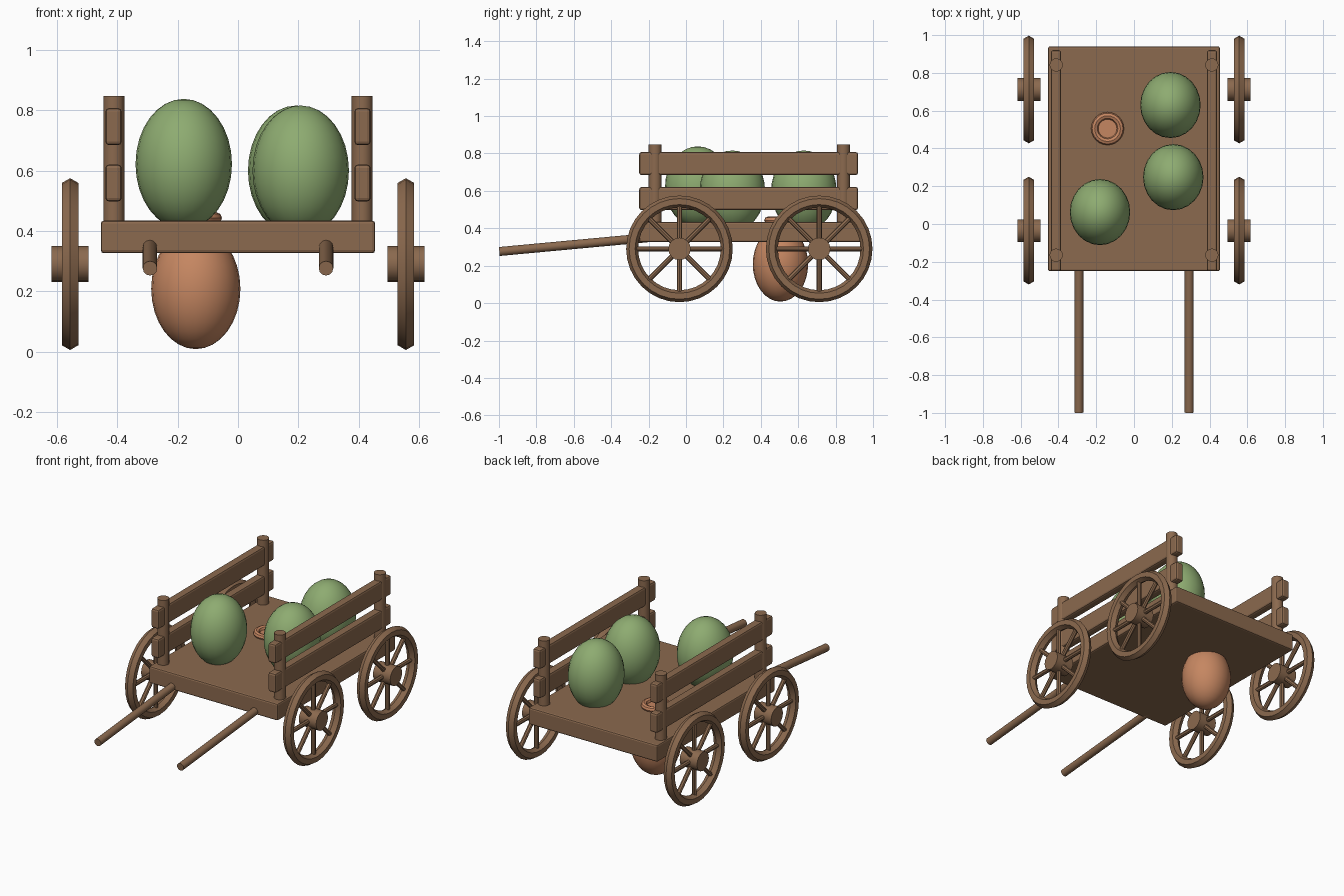
import bpy
import bmesh
from math import radians, pi, cos, sin
from mathutils import Vector, Matrix

old = bpy.data.objects.get("Cube")
if old:
    bpy.data.objects.remove(old, do_unlink=True)


def material(name, rgb):
    m = bpy.data.materials.new(name)
    m.use_nodes = True
    m.diffuse_color = (*rgb, 1)
    m.node_tree.nodes["Principled BSDF"].inputs["Base Color"].default_value = (*rgb, 1)
    return m


wood = material("brown wood", (0.26, 0.143, 0.077))
green = material("melon green", (0.27, 0.41, 0.165))
clay = material("terracotta", (0.56, 0.24, 0.12))


def finish(name, bm, mat, smooth=True):
    bmesh.ops.recalc_face_normals(bm, faces=bm.faces)
    mesh = bpy.data.meshes.new(name)
    bm.to_mesh(mesh)
    bm.free()
    mesh.materials.append(mat)
    ob = bpy.data.objects.new(name, mesh)
    bpy.context.collection.objects.link(ob)
    if smooth:
        bpy.ops.object.select_all(action='DESELECT')
        ob.select_set(True)
        bpy.context.view_layer.objects.active = ob
        bpy.ops.object.shade_smooth_by_angle(angle=radians(40))
    return ob


def box(name, centre, size, bevel):
    bm = bmesh.new()
    bmesh.ops.create_cube(bm, size=1, matrix=Matrix.Translation(centre) @ Matrix.Diagonal((*size, 1)))
    ob = finish(name, bm, wood, False)
    mod = ob.modifiers.new("soft edges", 'BEVEL')
    mod.width = bevel
    mod.segments = 2


def add_rod(bm, a, b, r, sides=12):
    a, b = Vector(a), Vector(b)
    d = b - a
    turn = d.to_track_quat('Z', 'Y').to_matrix().to_4x4()
    bmesh.ops.create_cone(bm, cap_ends=True, segments=sides, radius1=r, radius2=r,
                          depth=d.length, matrix=Matrix.Translation((a + b) / 2) @ turn)


def rod(name, a, b, r, mat=wood, sides=12):
    bm = bmesh.new()
    add_rod(bm, a, b, r, sides)
    finish(name, bm, mat)


def ellipsoid(name, centre, radii, mat):
    bm = bmesh.new()
    bmesh.ops.create_uvsphere(bm, u_segments=24, v_segments=16, radius=1,
                              matrix=Matrix.Translation(centre) @ Matrix.Diagonal((*radii, 1)))
    finish(name, bm, mat)


def ring(name, matrix, major, minor, segs, sides, mat):
    # torus about the local z axis
    bm = bmesh.new()
    loops = []
    for i in range(segs):
        t = 2 * pi * i / segs
        loop = []
        for j in range(sides):
            p = 2 * pi * j / sides
            r = major + minor * cos(p)
            loop.append(bm.verts.new(matrix @ Vector((r * cos(t), r * sin(t), minor * sin(p)))))
        loops.append(loop)
    for i in range(segs):
        a, b = loops[i], loops[(i + 1) % segs]
        for j in range(sides):
            k = (j + 1) % sides
            bm.faces.new((a[j], b[j], b[k], a[k]))
    finish(name, bm, mat)


# Bed
box("cart_bed", (0, 0.345, 0.38), (0.91, 1.19, 0.108), 0.01)

for side, s in (("left", 1), ("right", -1)):
    # Side posts and rails
    for end, y in (("front", -0.165), ("back", 0.842)):
        rod(f"{side}_{end}_post", (s * 0.412, y, 0.4), (s * 0.412, y, 0.848), 0.035, sides=16)
    for level, z in (("lower", 0.559), ("upper", 0.746)):
        box(f"{side}_{level}_rail", (s * 0.413, 0.335, z), (0.054, 1.17, 0.123), 0.012)

    # Pulling shaft
    rod(f"{side}_shaft", (s * 0.292, -0.998, 0.276), (s * 0.292, -0.2, 0.35), 0.024)

    # Wheels: rim, hub and eight spokes
    for end, y in (("front", -0.035), ("back", 0.712)):
        c = Vector((s * 0.557, y, 0.29))
        label = f"{side}_{end}"
        ring(f"{label}_rim", Matrix.Translation(c) @ Matrix.Rotation(pi / 2, 4, 'Y'),
             0.253, 0.032, 32, 6, wood)
        half = Vector((0.061, 0, 0))
        rod(f"{label}_hub", c - half, c + half, 0.06, sides=16)
        bm = bmesh.new()
        for i in range(8):
            d = Vector((0, cos(i * pi / 4), sin(i * pi / 4)))
            add_rod(bm, c + d * 0.04, c + d * 0.245, 0.014, 8)
        finish(f"{label}_spokes", bm, wood)

# Melons
for name, centre in (("front_melon", (-0.18, 0.063, 0.622)),
                     ("middle_melon", (0.208, 0.248, 0.6)),
                     ("back_melon", (0.193, 0.63, 0.6))):
    ellipsoid(name, centre, (0.16, 0.175, 0.216), green)

# Clay pot set through the bed
px, py = -0.14, 0.505
ellipsoid("pot_body", (px, py, 0.208), (0.148, 0.148, 0.2), clay)
rod("pot_neck", (px, py, 0.36), (px, py, 0.442), 0.062, clay, 24)
ring("pot_lip", Matrix.Translation((px, py, 0.443)), 0.068, 0.019, 24, 8, clay)
